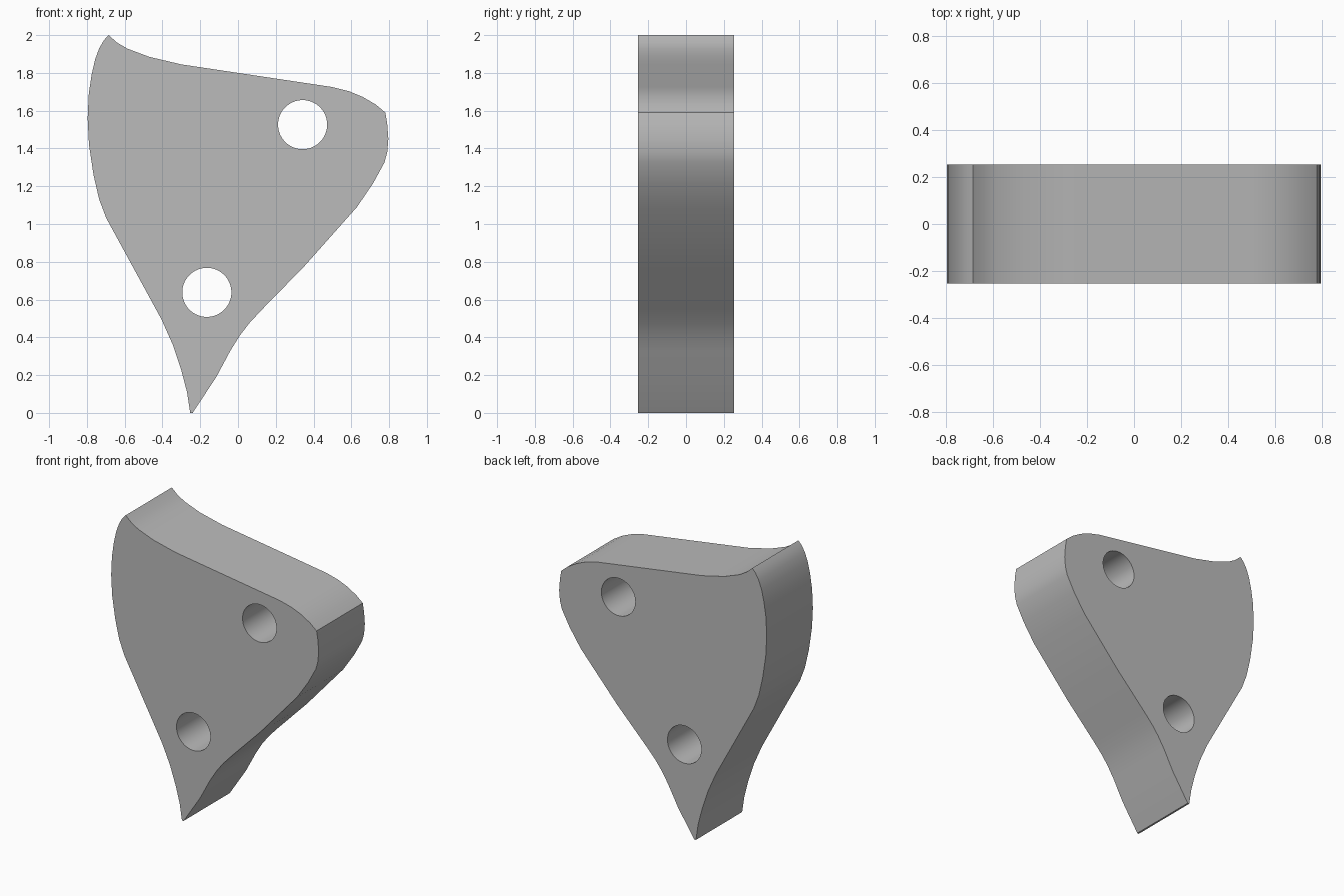
import bpy
import bmesh
from math import radians
from mathutils import Matrix, Vector

if "Cube" in bpy.data.objects:
    bpy.data.objects.remove(bpy.data.objects["Cube"], do_unlink=True)

HALF_DEPTH = 0.253

grey = bpy.data.materials.new("plain grey")
grey.use_nodes = True
colour = (0.5, 0.5, 0.5, 1)
grey.diffuse_color = colour
grey.node_tree.nodes["Principled BSDF"].inputs["Base Color"].default_value = colour


def finish(bm, name):
    bmesh.ops.recalc_face_normals(bm, faces=bm.faces)
    mesh = bpy.data.meshes.new(name)
    bm.to_mesh(mesh)
    bm.free()
    mesh.materials.append(grey)
    obj = bpy.data.objects.new(name, mesh)
    bpy.context.collection.objects.link(obj)
    return obj


# Outline of the plate as (x, z), going round from the upper left tip
left_edge = [(-.685, 2), (-.71, 1.973), (-.735, 1.93), (-.757, 1.87), (-.775, 1.79),
             (-.79, 1.69), (-.796, 1.56), (-.789, 1.42), (-.765, 1.26),
             (-.735, 1.13), (-.697, 1.03), (-.405, .495), (-.345, .36),
             (-.3, .225), (-.27, .11), (-.253, 0)]
right_edge = [(-.24, 0), (-.115, .19), (-.04, .33), (.01, .41), (.06, .475),
              (.125, .545), (.35, .775), (.63, 1.09), (.715, 1.215),
              (.775, 1.325), (.79, 1.38), (.796, 1.45), (.79, 1.53)]
top_edge = [(.78, 1.59), (.73, 1.632), (.66, 1.673), (.59, 1.702), (.5, 1.725),
            (-.3, 1.845), (-.47, 1.885), (-.585, 1.928), (-.64, 1.96)]

# Plate
bm = bmesh.new()
verts = [bm.verts.new((x, -HALF_DEPTH, z)) for x, z in left_edge + right_edge + top_edge]
face = bm.faces.new(verts)
sides = bmesh.ops.extrude_face_region(bm, geom=[face])["geom"]
bmesh.ops.translate(bm, vec=Vector((0, 2 * HALF_DEPTH, 0)),
                    verts=[v for v in sides if isinstance(v, bmesh.types.BMVert)])
plate = finish(bm, "plate")

# Round holes through the plate
for name, x, z in (("upper_hole_cutter", .342, 1.526), ("lower_hole_cutter", -.165, .638)):
    bm = bmesh.new()
    bmesh.ops.create_cone(bm, cap_ends=True, segments=64, radius1=.13, radius2=.13, depth=1,
                          matrix=Matrix.Translation((x, 0, z)) @ Matrix.Rotation(radians(90), 4, "X"))
    cutter = finish(bm, name)
    cutter.hide_render = True
    cut = plate.modifiers.new(name, "BOOLEAN")
    cut.operation = "DIFFERENCE"
    cut.solver = "EXACT"
    cut.object = cutter
    bpy.context.view_layer.objects.active = plate
    bpy.ops.object.modifier_apply(modifier=cut.name)
    bpy.data.objects.remove(cutter, do_unlink=True)

# Smooth sides, sharp rims and corners
bpy.ops.object.select_all(action="DESELECT")
plate.select_set(True)
bpy.context.view_layer.objects.active = plate
bpy.ops.object.shade_smooth_by_angle(angle=radians(30))
